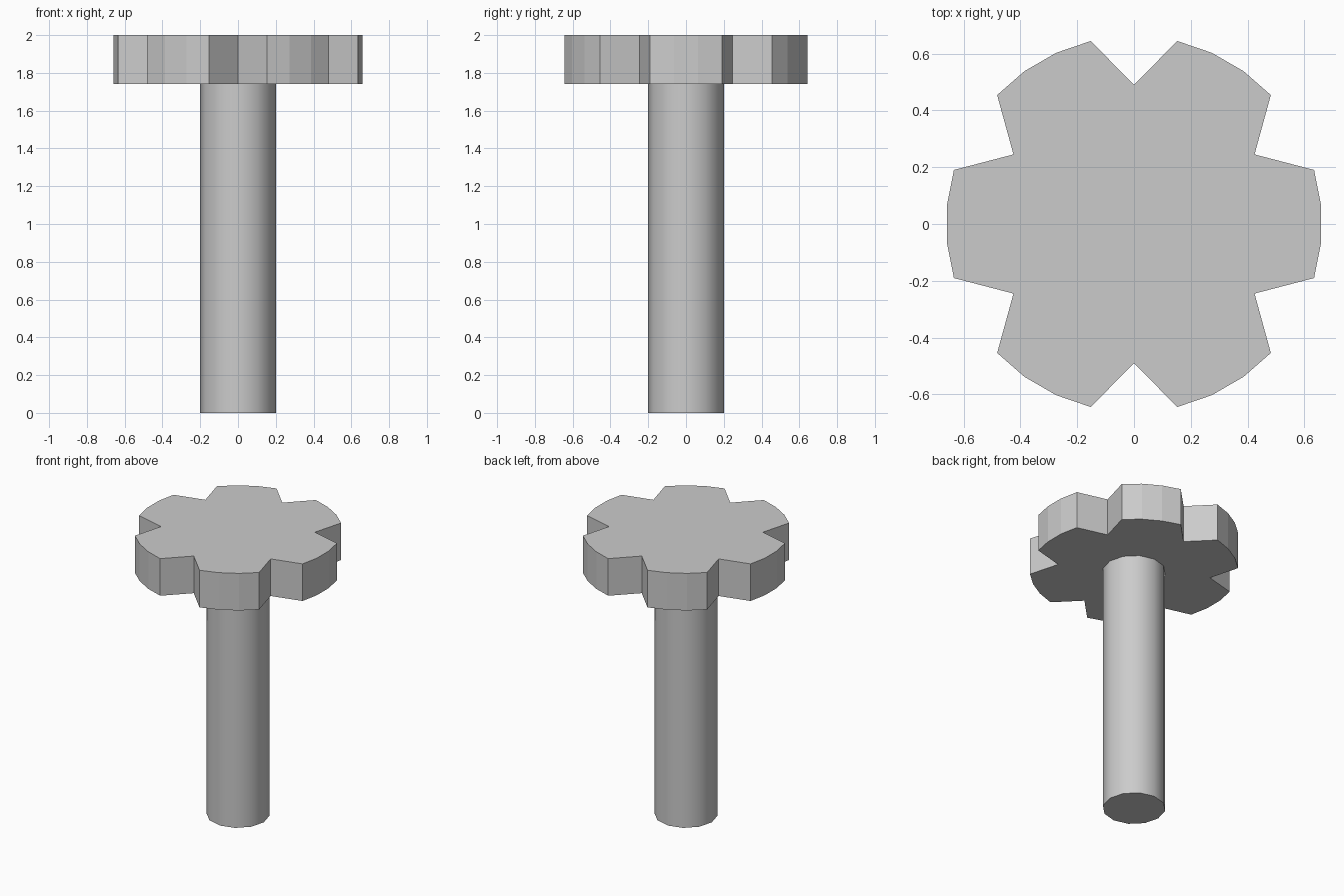
import bpy, bmesh, math

if "Cube" in bpy.data.objects:
    bpy.data.objects.remove(bpy.data.objects["Cube"])


def prism(name, outline, z0, z1):
    """Extrude a closed outline from z0 up to z1."""
    bm = bmesh.new()
    face = bm.faces.new([bm.verts.new((x, y, z0)) for x, y in outline])
    top = bmesh.ops.extrude_face_region(bm, geom=[face])["geom"]
    for v in (g for g in top if isinstance(g, bmesh.types.BMVert)):
        v.co.z = z1
    bmesh.ops.recalc_face_normals(bm, faces=bm.faces)
    mesh = bpy.data.meshes.new(name)
    bm.to_mesh(mesh)
    bm.free()
    obj = bpy.data.objects.new(name, mesh)
    bpy.context.collection.objects.link(obj)
    return obj


def polar(radius, degrees):
    a = math.radians(degrees)
    return radius * math.cos(a), radius * math.sin(a)


# Head: six lobes of three flats each, with a V notch between lobes
outline = []
for i in range(6):
    outline += [polar(0.662, 60 * i + a) for a in (-16.7, -5.6, 5.6, 16.7)]
    outline.append(polar(0.49, 60 * i + 30))
knob_head = prism("knob_head", outline, 1.74, 2.0)

# Shaft: smooth-shaded twelve-sided cylinder ending under the head
bpy.ops.mesh.primitive_cylinder_add(vertices=12, radius=0.2, depth=1.74,
                                    location=(0, 0, 0.87))
shaft = bpy.context.object
shaft.name = "shaft"
bpy.ops.object.shade_smooth_by_angle(angle=math.radians(40))
